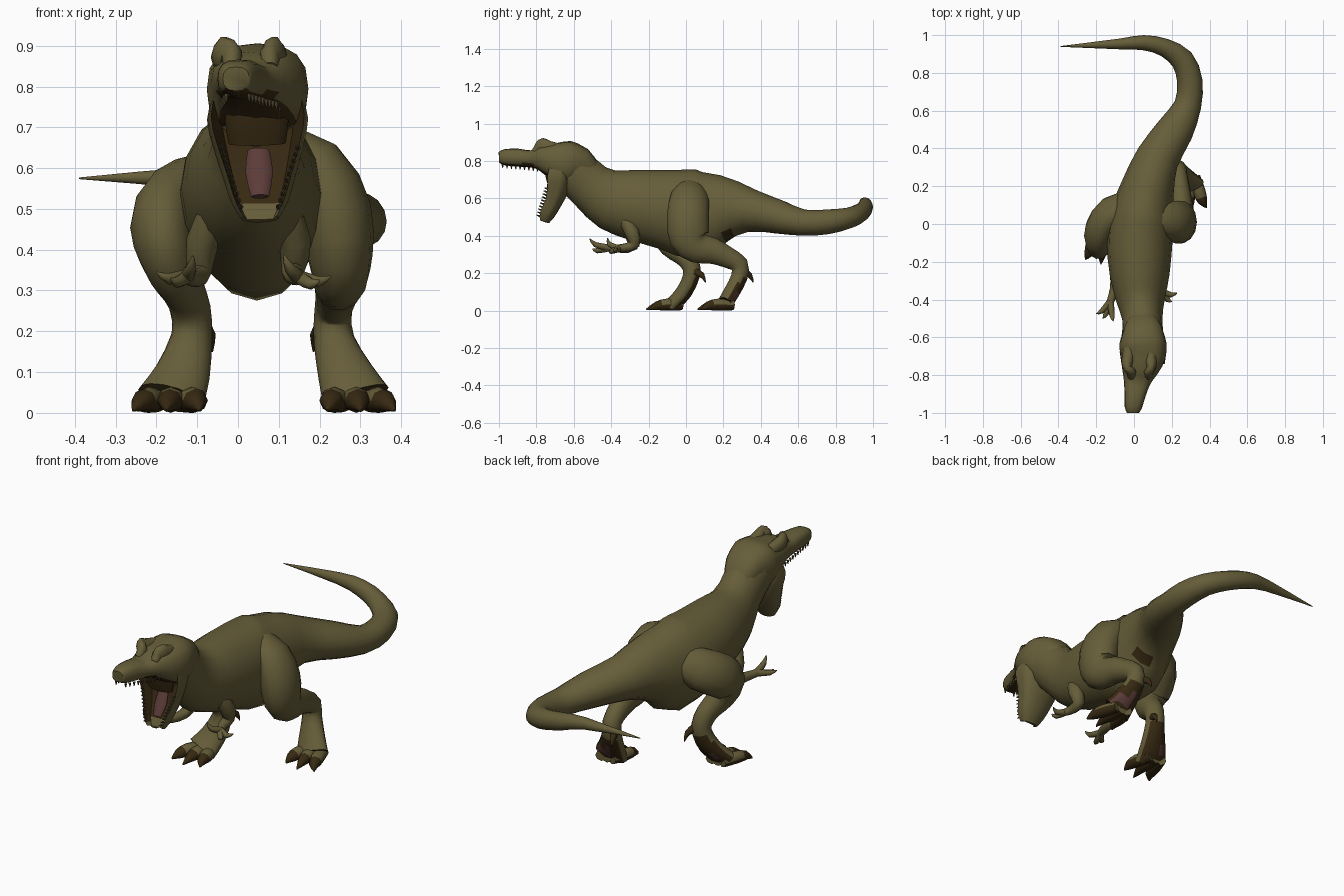
import bpy, bmesh, math
from mathutils import Vector

if "Cube" in bpy.data.objects:
    bpy.data.objects.remove(bpy.data.objects["Cube"])

def material(name, rgb):
    m = bpy.data.materials.new(name)
    m.diffuse_color = (*rgb, 1)
    m.use_nodes = True
    m.node_tree.nodes["Principled BSDF"].inputs["Base Color"].default_value = m.diffuse_color
    return m

MATS = [material("olive hide", (0.132, 0.11, 0.041)),
        material("dark brown", (0.038, 0.022, 0.006)),
        material("tongue pink", (0.105, 0.045, 0.04)),
        material("tooth", (0.085, 0.068, 0.032))]
HIDE, DARK, PINK, TOOTH = range(4)
X = Vector((1, 0, 0))

def smooth_path(pts, n):
    """Catmull-Rom resampling of (x, y, z, half width, half height) rows."""
    v = [Vector(p) for p in pts]
    out = []
    for i in range(len(v) - 1):
        a, b, c, d = v[max(i - 1, 0)], v[i], v[i + 1], v[min(i + 2, len(v) - 1)]
        for k in range(n):
            t = k / n
            out.append(b + (c - a) * (t / 2) + (2 * a - 5 * b + 4 * c - d) * (t * t / 2)
                       + (3 * b - a - 3 * c + d) * (t ** 3 / 2))
    return out + [v[-1]]

def loft(bm, pts, sides=14, res=2, side=None, shape=None, rule=None):
    """Closed tube through elliptical rings square to the path."""
    rows = smooth_path(pts, res)
    rings, faces = [], []
    for i, r in enumerate(rows):
        p = Vector(r[:3])
        t = (Vector(rows[min(i + 1, len(rows) - 1)][:3]) - Vector(rows[max(i - 1, 0)][:3])).normalized()
        s = (side - t * side.dot(t)) if side else t.cross(Vector((0, 0, 1)))
        s.normalize()
        u = s.cross(t)
        ring = []
        for j in range(sides):
            a = 2 * math.pi * j / sides
            c, h = math.cos(a), math.sin(a)
            if shape:
                c, h = shape(c, h)
            ring.append(bm.verts.new(p + s * c * max(r[3], .002) + u * h * max(r[4], .002)))
        rings.append(ring)
    for a, b in zip(rings, rings[1:]):
        for j in range(sides):
            k = (j + 1) % sides
            faces.append((bm.faces.new((a[j], a[k], b[k], b[j])), j))
    faces += [(bm.faces.new(rings[0]), -1), (bm.faces.new(rings[-1]), -1)]
    bmesh.ops.recalc_face_normals(bm, faces=[f for f, _ in faces])
    for f, j in faces:
        f.normal_update()
        f.smooth = True
        if rule:
            f.material_index = rule(f.calc_center_median(), f.normal, j)

def finish(bm, name):
    me = bpy.data.meshes.new(name)
    bm.to_mesh(me)
    bm.free()
    for m in MATS:
        me.materials.append(m)
    ob = bpy.data.objects.new(name, me)
    bpy.context.collection.objects.link(ob)
    bpy.ops.object.select_all(action='DESELECT')
    ob.select_set(True)
    bpy.context.view_layer.objects.active = ob
    bpy.ops.object.shade_smooth_by_angle(angle=math.radians(55))
    return ob

def part(name, pts, **kw):
    bm = bmesh.new()
    loft(bm, pts, **kw)
    return finish(bm, name)

def paint(i):
    return lambda c, n, j: i

# neck, torso and curling tail, with dark spots at the cheek and hip
def spots(c, n, j):
    return DARK if any(math.hypot(c.y - y, c.z - z) < .026 for y, z in ((-.61, .66), (.23, .41))) else HIDE

part("body_and_tail", [
    (.045, -.62, .77, .115, .125), (.045, -.51, .665, .105, .13), (.035, -.40, .595, .13, .165),
    (.03, -.27, .565, .158, .19), (.03, -.10, .54, .173, .215), (.045, .06, .515, .165, .24),
    (.075, .20, .545, .14, .18), (.125, .35, .535, .115, .115), (.22, .50, .50, .098, .09),
    (.285, .63, .47, .072, .07), (.295, .76, .475, .067, .066), (.255, .87, .495, .062, .056),
    (.16, .935, .525, .048, .05), (.05, .96, .555, .04, .044), (-.08, .953, .575, .028, .03),
    (-.39, .94, .575, .002, .002)], sides=16, rule=spots)

# skull with dark palate
def boxy(c, h):
    return math.copysign(abs(c) ** .75, c), math.copysign(abs(h) ** .8, h)

skull = []
for y, x, top, low, hw in [(-1.0, -.005, .848, .79, .032), (-.97, -.004, .863, .777, .046),
                           (-.90, .006, .866, .77, .057), (-.83, .017, .857, .765, .073),
                           (-.77, .03, .885, .745, .098), (-.70, .046, .90, .70, .12),
                           (-.63, .048, .907, .67, .124), (-.57, .048, .875, .68, .105),
                           (-.52, .046, .805, .66, .08)]:
    skull.append((x, y, (top + low) / 2, hw, (top - low) / 2))
part("skull", skull, sides=16, side=X, shape=boxy,
     rule=lambda c, n, j: DARK if n.z < -.6 and c.y < -.68 else HIDE)

# gaping lower jaw: the front of each ring is pushed in to form the mouth
def trough(c, h):
    if h < -.6:
        return c, .1
    return c, (-1 if h < -.2 else h)

def jaw_rule(c, n, j):
    return DARK if (9 <= j <= 14 and c.z > .505) or (j < 0 and c.z > .6) else HIDE

part("lower_jaw", [(.048, -.665, .775, .11, .06), (.048, -.675, .72, .124, .065),
                   (.05, -.685, .65, .110, .058), (.052, -.71, .575, .088, .045),
                   (.053, -.742, .515, .069, .04), (.054, -.757, .475, .045, .025)],
     sides=16, side=X, shape=trough, rule=jaw_rule)
part("tongue", [(.05, -.695, .645, .026, .012), (.052, -.72, .59, .034, .014),
                (.054, -.755, .53, .022, .01)], side=X, sides=10, rule=paint(PINK))
part("throat", [(.045, -.735, .80, .075, .03), (.046, -.722, .72, .078, .03), (.047, -.71, .66, .07, .025)],
     side=X, rule=paint(DARK))

# teeth along both jaws
bm = bmesh.new()
def tooth(x, y, z, dy, dz):
    loft(bm, [(x, y, z, .007, .007), (x, y + dy, z + dz, .001, .001)],
         sides=5, res=1, side=X, rule=paint(TOOTH))
for s in (-1, 1):
    for k in range(10):
        t = k / 9
        tooth(.0 + .03 * t + s * (.028 + .045 * t), -.98 + .21 * t, .783 - .022 * t, 0, -.02)
        tooth(.053 + s * (.094 - .048 * t), -.737 - .043 * t, .65 - .145 * t, -.02, .006)
finish(bm, "teeth")

# low brow bumps
bm = bmesh.new()
for x, out in ((-.015, -.02), (.078, .012)):
    loft(bm, [(x, -.81, .845, .02, .02), (x, -.78, .872, .026, .034),
              (x + out, -.765, .882, .022, .042), (x + out, -.73, .872, .032, .036),
              (x + out * .5, -.66, .86, .03, .03)], sides=10)
finish(bm, "brow_ridges")

# hind legs, with dark skin and a pink patch behind the metatarsals
def shin_rule(c, n, j):
    if .05 < c.z < .1 and n.y > .8:
        return PINK
    return DARK if c.z < .17 and (n.y > .45 or n.z < -.6) else HIDE

def leg(name, pts, inward, splay):
    part(name + "_leg", pts, side=X, sides=14, rule=shin_rule)
    fx, fy = pts[-1][0], pts[-1][1] - .015
    bm = bmesh.new()
    for k in (-1, 0, 1):
        dx, reach = .055 * k, .13 - .025 * abs(k)
        loft(bm, [(fx + dx * .55, fy + .06, .03, .03, .028),
                  (fx + dx, fy - .02, .032, .034, .032),
                  (fx + dx * 1.25 + splay * .5, fy - .075, .025, .025, .023),
                  (fx + dx * 1.5 + splay, fy - reach, .006, .003, .004)],
             sides=8, side=X,
             rule=lambda c, n, j: DARK if c.y < fy - .045 or n.z < -.3 or c.z < .025 else HIDE)
    finish(bm, name + "_toes")
    ax, ay = pts[-3][0], pts[-3][1]
    part(name + "_spur", [(ax + inward * .03, ay + .02, .205, .02, .022),
                          (ax + inward * .045, ay + .055, .19, .014, .015),
                          (ax + inward * .05, ay + .075, .15, .002, .002)],
         sides=8, side=X, rule=paint(DARK))

leg("right", [(.07, .04, .66, .05, .07), (.185, .02, .60, .08, .105), (.238, .01, .49, .09, .115),
              (.25, .02, .385, .08, .11), (.25, .065, .335, .068, .085), (.245, .14, .32, .06, .072),
              (.24, .22, .285, .05, .058), (.233, .285, .245, .046, .05), (.235, .285, .18, .05, .045),
              (.262, .245, .10, .068, .044), (.29, .207, .036, .085, .042)], -1, .012)
leg("left", [(.01, .12, .60, .05, .07), (-.12, .06, .535, .078, .105), (-.18, -.03, .48, .08, .11),
             (-.185, -.09, .42, .072, .10), (-.16, -.07, .35, .062, .075), (-.135, -.02, .305, .053, .062),
             (-.117, .02, .255, .05, .053), (-.113, .03, .19, .05, .046),
             (-.135, -.01, .10, .068, .044), (-.165, -.067, .036, .085, .042)], 1, -.01)

# small forelimbs with hooked fingers
def arm(name, pts, tips):
    bm = bmesh.new()
    loft(bm, [(x, y, z, r, r) for x, y, z, r in pts], sides=10, side=X)
    w = Vector(pts[-1][:3])
    for tip in tips:
        tip = Vector(tip)
        mid = w.lerp(tip, .6) + Vector((0, -.012, -.012))
        loft(bm, [(*w, .018, .018), (*mid, .014, .014), (*tip, .002, .002)], sides=8)
    finish(bm, name)

arm("left_arm", [(-.05, -.33, .50, .04), (-.087, -.295, .42, .04), (-.095, -.285, .345, .03),
                 (-.105, -.35, .332, .024), (-.125, -.41, .335, .02)],
    [(-.20, -.475, .345), (-.11, -.515, .385), (-.165, -.50, .33)])
arm("right_arm", [(.11, -.33, .50, .04), (.14, -.29, .42, .04), (.135, -.275, .355, .03),
                  (.135, -.32, .338, .024), (.15, -.36, .332, .02)],
    [(.228, -.365, .335), (.112, -.42, .388), (.2, -.41, .325)])
